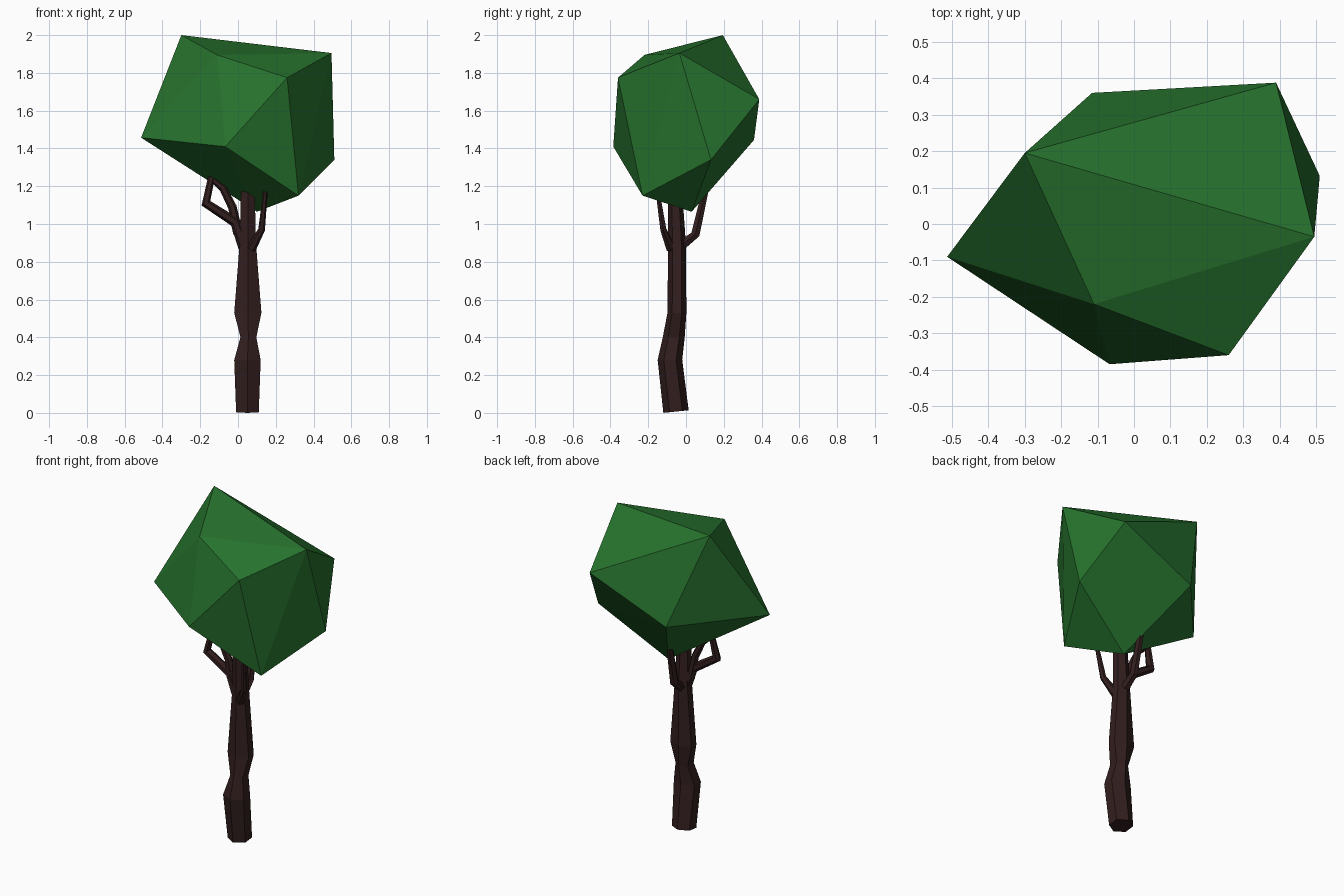
import bpy, bmesh
from math import cos, sin, pi
from mathutils import Vector

if "Cube" in bpy.data.objects:
    bpy.data.objects.remove(bpy.data.objects["Cube"])


def material(name, rgb):
    m = bpy.data.materials.new(name)
    m.diffuse_color = (*rgb, 1)
    m.use_nodes = True
    m.node_tree.nodes["Principled BSDF"].inputs["Base Color"].default_value = m.diffuse_color
    return m


def finish(bm, name, mat):
    bmesh.ops.recalc_face_normals(bm, faces=bm.faces)
    me = bpy.data.meshes.new(name)
    bm.to_mesh(me)
    bm.free()
    me.materials.append(mat)
    ob = bpy.data.objects.new(name, me)
    bpy.context.collection.objects.link(ob)
    return ob


def loft(name, rings, mat):
    """Skin a list of equal-sided rings and cap both ends."""
    bm = bmesh.new()
    loops = [[bm.verts.new(p) for p in ring] for ring in rings]
    n = len(loops[0])
    for a, b in zip(loops, loops[1:]):
        for i in range(n):
            j = (i + 1) % n
            bm.faces.new((a[i], a[j], b[j], b[i]))
    bm.faces.new(loops[0][::-1])
    bm.faces.new(loops[-1])
    return finish(bm, name, mat)


def branch(name, points, radii, mat, sides=6):
    pts = [Vector(p) for p in points]
    rings = []
    for i, p in enumerate(pts):
        t = (pts[min(i + 1, len(pts) - 1)] - pts[max(i - 1, 0)]).normalized()
        u = t.cross(Vector((0, 1, 0))).normalized()
        v = t.cross(u)
        rings.append([p + radii[i] * (u * cos(2 * pi * k / sides) + v * sin(2 * pi * k / sides))
                      for k in range(sides)])
    return loft(name, rings, mat)


bark = material("bark", (0.032, 0.013, 0.013))
leaf = material("leaf", (0.02, 0.17, 0.027))

# Trunk: six-sided sections as (z, centre x, centre y, half width, half depth)
sections = [(0.0, 0.05, -0.053, 0.06, 0.067),
            (0.28, 0.05, -0.085, 0.07, 0.065),
            (0.40, 0.055, -0.065, 0.042, 0.058),
            (0.53, 0.052, -0.048, 0.072, 0.05),
            (0.90, 0.052, -0.048, 0.043, 0.047),
            (1.20, 0.052, -0.058, 0.036, 0.036)]
trunk_rings = []
for z, cx, cy, rx, ry in sections:
    ring = []
    for k in range(6):
        a = pi / 2 + k * pi / 3
        tilt = 0.007 * (1 + sin(a)) if z == 0 else 0
        ring.append((cx + rx / cos(pi / 6) * cos(a), cy + ry * sin(a), z + tilt))
    trunk_rings.append(ring)
loft("trunk", trunk_rings, bark)

# Branches
branch("left_branch", [(0.03, -0.05, 0.88), (-0.015, -0.055, 1.01), (-0.17, -0.06, 1.11),
                       (-0.14, -0.05, 1.25)], [0.03, 0.028, 0.026, 0.018], bark)
branch("left_fork", [(0.0, -0.05, 0.95), (-0.03, -0.05, 1.09), (-0.08, -0.05, 1.19),
                     (-0.14, -0.05, 1.24)], [0.026, 0.023, 0.02, 0.015], bark)
branch("right_branch", [(0.07, -0.08, 0.87), (0.125, -0.12, 0.97), (0.145, -0.15, 1.17)],
       [0.026, 0.018, 0.012], bark)
branch("back_branch", [(0.05, -0.02, 0.89), (0.045, 0.05, 0.945), (0.04, 0.105, 1.19)],
       [0.028, 0.026, 0.019], bark)

# Crown: lopsided faceted hull around its corner points
corners = [(-0.30, 0.195, 2.0), (0.495, -0.035, 1.905), (-0.11, -0.22, 1.895),
           (0.26, -0.36, 1.775), (0.39, 0.388, 1.66), (-0.115, 0.36, 1.445),
           (-0.513, -0.09, 1.457), (-0.067, -0.385, 1.41), (0.51, 0.132, 1.34),
           (0.32, -0.23, 1.15), (0.10, 0.03, 1.065)]
bm = bmesh.new()
for c in corners:
    bm.verts.new(c)
bmesh.ops.convex_hull(bm, input=bm.verts)
finish(bm, "leaf_crown", leaf)
